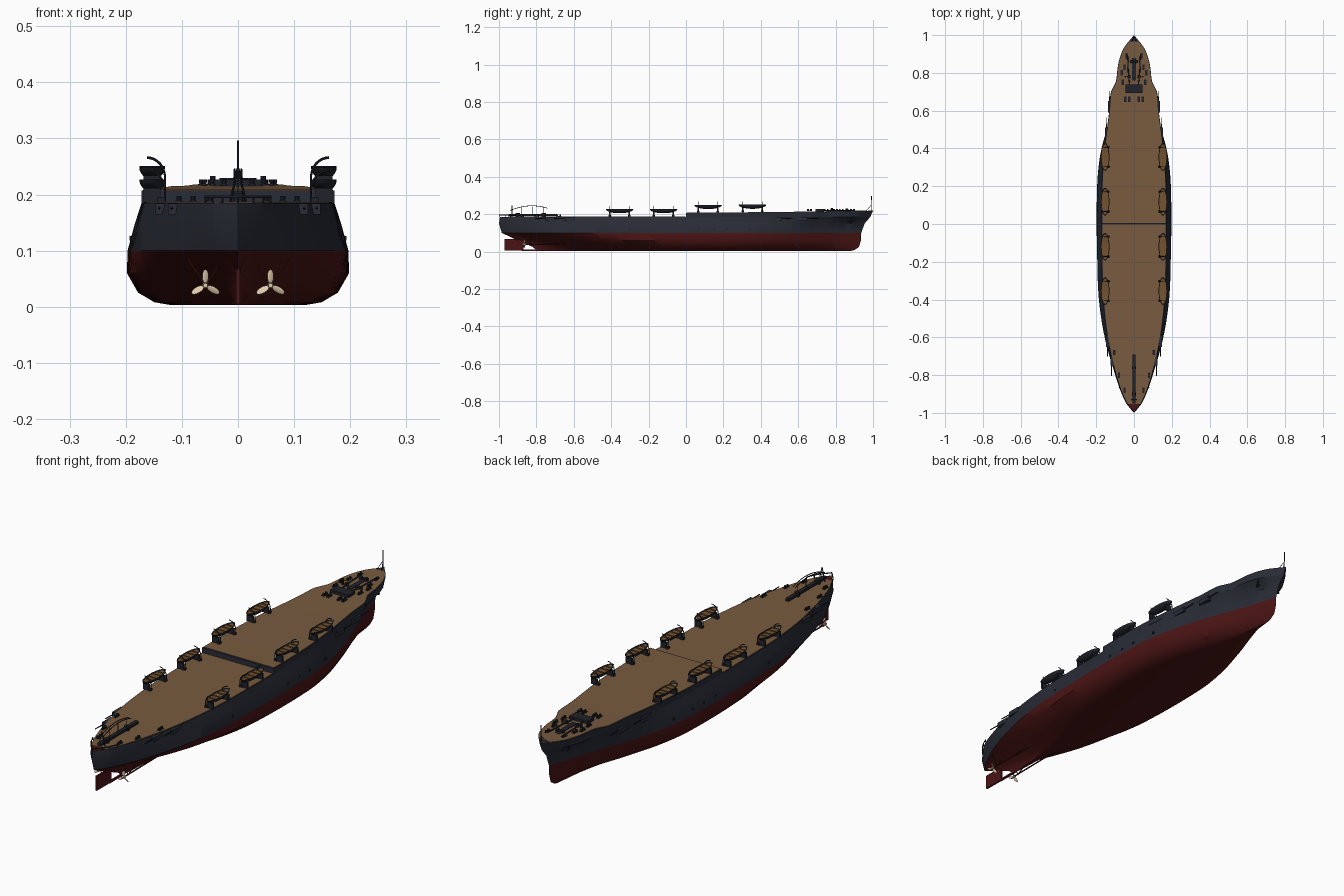
import bpy, bmesh, math
from mathutils import Vector, Matrix

cube = bpy.data.objects.get("Cube")
if cube:
    bpy.data.objects.remove(cube, do_unlink=True)


def material(name, rgb):
    m = bpy.data.materials.new(name)
    m.use_nodes = True
    m.diffuse_color = (*rgb, 1)
    m.node_tree.nodes["Principled BSDF"].inputs["Base Color"].default_value = (*rgb, 1)
    return m


SLATE = material("slate hull paint", (.022, .025, .037))
RED = material("antifouling red", (.07, .007, .007))
WOOD = material("deck planking", (.19, .105, .05))
BOAT = material("boat wood", (.17, .085, .03))
IRON = material("dark iron", (.014, .016, .023))
BRONZE = material("pale bronze", (.75, .6, .42))


def finish(name, bm, mats, smooth=True):
    bmesh.ops.recalc_face_normals(bm, faces=bm.faces)
    mesh = bpy.data.meshes.new(name)
    bm.to_mesh(mesh)
    bm.free()
    for m in mats:
        mesh.materials.append(m)
    ob = bpy.data.objects.new(name, mesh)
    bpy.context.collection.objects.link(ob)
    if smooth:
        bpy.ops.object.select_all(action='DESELECT')
        ob.select_set(True)
        bpy.context.view_layer.objects.active = ob
        bpy.ops.object.shade_smooth_by_angle(angle=math.radians(35))
    return ob


def box(name, loc, size, mat):
    bm = bmesh.new()
    bmesh.ops.create_cube(bm, size=1, matrix=Matrix.Translation(loc) @ Matrix.Diagonal((*size, 1)))
    return finish(name, bm, [mat], False)


def rod(name, a, b, r, mat, r2=None):
    a, b = Vector(a), Vector(b)
    d = b - a
    bm = bmesh.new()
    mx = Matrix.Translation((a + b) / 2) @ d.to_track_quat('Z', 'Y').to_matrix().to_4x4()
    bmesh.ops.create_cone(bm, cap_ends=True, segments=10, radius1=r,
                          radius2=r if r2 is None else r2, depth=d.length, matrix=mx)
    return finish(name, bm, [mat])


def tube(name, pts, r, mat):
    cu = bpy.data.curves.new(name, 'CURVE')
    cu.dimensions = '3D'
    cu.bevel_depth = r
    cu.bevel_resolution = 1
    s = cu.splines.new('POLY')
    s.points.add(len(pts) - 1)
    for p, q in zip(s.points, pts):
        p.co = (*q, 1)
    cu.materials.append(mat)
    ob = bpy.data.objects.new(name, cu)
    bpy.context.collection.objects.link(ob)
    return ob


# Waterlines: height, aft end, forward end, half widths at the fractions in U
U = [0, .03, .1, .2, .3, .4, .6, .7, .8, .85, .875, .925, .965, 1]
FLAT = [0, .006, .015, .05, .1, .135, .148, .12, .07, .045, .035, .018, .008, 0]
DECK = [0, .045, .095, .14, .163, .17, .17, .156, .131, .122, .097, .083, .055, 0]
LEVELS = [
    (.003, -.78, .88, [w * .8 for w in FLAT]),
    (.008, -.8, .9, FLAT),
    (.025, -.82, .925, [0, .008, .03, .09, .145, .172, .175, .15, .1, .07, .055, .028, .013, 0]),
    (.06, -.9, .935, [0, .012, .07, .14, .18, .195, .195, .175, .122, .09, .073, .04, .018, 0]),
    (.1, -.985, .937, [0, .04, .1, .155, .185, .194, .195, .178, .13, .097, .08, .044, .02, 0]),
    (.15, -1, .955, [0, .046, .098, .147, .173, .18, .182, .166, .132, .105, .087, .053, .026, 0]),
    (.185, -.995, .985, DECK)]


def width(table, u):
    i = max(k for k in range(len(U) - 1) if U[k] <= u)
    slope = lambda k: ((table[min(k + 1, len(U) - 1)] - table[max(k - 1, 0)])
                       / (U[min(k + 1, len(U) - 1)] - U[max(k - 1, 0)]))
    h = U[i + 1] - U[i]
    t = (u - U[i]) / h
    return max(0, (2*t**3 - 3*t*t + 1) * table[i] + (t**3 - 2*t*t + t) * h * slope(i)
               + (3*t*t - 2*t**3) * table[i + 1] + (t**3 - t*t) * h * slope(i + 1))


def sheer(y):
    return .207 + .012 * max(0, y) ** 2


def steps(a, b, n=72):
    inner = [a + (b - a) * i / n for i in range(n + 1)]
    return sorted(set(inner + [u for u in U if a < u < b]))


def loft(rows):
    # Each row is a list of half points, reflected across the centreline
    bm = bmesh.new()
    left = [[bm.verts.new(p) for p in r] for r in rows]
    right = [[bm.verts.new((-p[0], p[1], p[2])) for p in r] for r in rows]
    grids = [left, right, [left[0], right[0]], [left[-1], right[-1]],
             [[r[0] for r in left], [r[0] for r in right]],
             [[r[-1] for r in left], [r[-1] for r in right]]]
    for g in grids:
        for a, b in zip(g, g[1:]):
            for i in range(len(a) - 1):
                bm.faces.new((a[i], a[i + 1], b[i + 1], b[i]))
    bmesh.ops.remove_doubles(bm, verts=bm.verts, dist=.00002)
    bmesh.ops.dissolve_degenerate(bm, edges=bm.edges, dist=.00001)
    return bm


# Main hull, red below the waterline and on the small stern platform
us = steps(0, 1)
bm = loft([[(width(t, u), a + (f - a) * u, z) for u in us] for z, a, f, t in LEVELS])
for f in bm.faces:
    c = f.calc_center_median()
    f.material_index = int(c.z < .1 or (c.z > .184 and c.y < -.945))
finish("hull", bm, [SLATE, RED])

# Raised forward hull
us = steps(.5, 1, 40)
bm = loft([[(width(DECK, u), .985 * (2*u - 1), .185) for u in us],
           [(width(DECK, u), 2*u - 1, sheer(2*u - 1)) for u in us]])
finish("forecastle", bm, [SLATE])


# Planked decks as thin plates
def deck(name, u0, u1, height):
    rows = [[(max(0, width(DECK, u) - .004), 2*u - 1, height(2*u - 1) + dz)
             for u in steps(u0, u1, 40)] for dz in (0, .002)]
    finish(name, loft(rows), [WOOD])


deck("aft_deck", .024, .499, lambda y: .185)
deck("fore_deck", .503, .983, sheer)

# Boats with chocks and curved davits
def boat(side, y):
    z = (.185 if y < 0 else sheer(y)) + .002
    x = side * .153
    bm = bmesh.new()
    bmesh.ops.create_uvsphere(bm, u_segments=20, v_segments=12, radius=1)
    cut = bmesh.ops.bisect_plane(bm, geom=bm.verts[:] + bm.edges[:] + bm.faces[:], dist=.001,
                                 plane_co=(0, 0, 0), plane_no=(0, 0, 1), clear_outer=True)
    rim = [e for e in cut["geom_cut"] if isinstance(e, bmesh.types.BMEdge)]
    top = bmesh.ops.contextual_create(bm, geom=rim)["faces"]
    bmesh.ops.inset_region(bm, faces=top, thickness=.1, depth=-.2)
    for f in bm.faces:
        f.material_index = int(f.calc_center_median().z > -.25 and abs(f.normal.z) > .8)
    for f in top:
        f.material_index = 1
    bmesh.ops.transform(bm, verts=bm.verts, matrix=Matrix.Translation((x, y, z + .04))
                        @ Matrix.Diagonal((.023, .074, .022, 1)))
    finish("boat", bm, [IRON, BOAT])
    for k in (-.04, -.015, .015, .04):
        box("boat_thwart", (x, y + k, z + .039), (.036, .006, .002), BOAT)
    for k in (-.052, .052):
        box("boat_chock", (x, y + k, z + .012), (.03, .008, .026), IRON)
        box("davit_foot", (side * .137, y + k, z + .004), (.014, .014, .008), IRON)
        arc = [(side * (.13 + .032 * (1 - math.cos(a))), y + k, z + .02 + .036 * math.sin(a))
               for a in [math.pi / 2 * i / 8 for i in range(9)]]
        tube("davit", [(side * .13, y + k, z)] + arc, .0018, IRON)


for side in (-1, 1):
    for y in (-.355, -.12, .118, .355):
        boat(side, y)

    # Screws, shafts and struts
    hub = Vector((side * .058, -.865, .038))
    rod("screw_hub", hub + Vector((0, -.012, 0)), hub + Vector((0, .01, 0)), .004, BRONZE, .006)
    rod("screw_shaft", hub, (side * .055, -.6, .038), .003, RED)
    for a in (.35, -.35):
        rod("shaft_strut", hub + Vector((0, .03, 0)), (side * .058 - a * .09, -.83, .085), .002, RED)
    for k in range(3):
        bm = bmesh.new()
        bmesh.ops.create_uvsphere(bm, u_segments=12, v_segments=8, radius=1)
        turn = Matrix.Rotation(k * math.tau / 3, 4, 'Y')
        bmesh.ops.transform(bm, verts=bm.verts, matrix=Matrix.Translation(hub) @ turn
                            @ Matrix.Translation((0, 0, .016)) @ Matrix.Rotation(.5, 4, 'Z')
                            @ Matrix.Diagonal((.0065, .0015, .0125, 1)))
        finish("screw_blade", bm, [BRONZE])

    # Side gun housings with barrels
    for y, x, aim in ((.62, .126, 1), (.48, .142, 1), (-.62, .136, -1), (-.72, .114, -1)):
        box("gun_housing", (side * x, y, .174), (.022, .06, .02), SLATE)
        rod("gun_barrel", (side * (x + .004), y, .175),
            (side * (x + .005), y + aim * .085, .177), .003, IRON, .002)

    # Hull scuttles
    for y in (-.3, .07, .15, .22, .34):
        x = width(LEVELS[4][3], (y + 1) / 2) - .008
        box("scuttle", (side * x, y, .122), (.01, .008, .008), IRON)

    # Foredeck anchor gear
    z = sheer(.8) + .002
    tube("anchor_chain", [(side * .022, .73, z + .003), (side * .03, .8, z + .003),
                          (side * .034, .9, z + .004)], .003, IRON)
    for y, x in ((.78, .026), (.86, .012)):
        rod("capstan", (side * x, y, z), (side * x, y, z + .013), .009, IRON, .007)
    for y, x in ((.66, .046), (.66, .025), (.75, .06), (.8, .065), (.83, .05), (.89, .04),
                 (-.8, .08), (-.88, .05), (-.68, .105)):
        base = .187 if y < 0 else z
        for k in (-.008, .008):
            rod("bollard", (side * x, y + k, base), (side * x, y + k, base + .01), .004, IRON, .005)
        box("bollard_base", (side * x, y, base + .001), (.012, .028, .003), IRON)
    rod("vent", (side * .045, .78, z), (side * .045, .78, z + .016), .005, IRON)
    rod("anchor_shank", (side * .052, .87, .165), (side * .062, .9, .19), .004, IRON)
    rod("anchor_fluke", (side * .046, .855, .166), (side * .054, .89, .161), .004, IRON)

    # Stern crane frame and curved ribs
    rod("crane_leg", (side * .014, -.93, .187), (0, -.93, .246), .002, IRON)
    rib = [(side * .006, -.94 + .2 * t, .2 + .045 * math.sin(math.pi * (.15 + .6 * t)))
           for t in [i / 10 for i in range(11)]]
    tube("crane_rib", rib, .0018, IRON)

box("skylight", (0, .715, sheer(.715) + .007), (.088, .045, .014), IRON)
box("chain_plate", (0, .82, sheer(.82) + .002), (.022, .12, .005), IRON)
box("stern_boom", (0, -.82, .196), (.016, .26, .011), IRON)
for y in (-.9, -.76):
    rod("boom_post", (0, y, .187), (0, y, .205), .012, IRON)
for y in (-.88, -.82, -.76):
    rod("crane_stay", (0, y, .2), (0, y, .24), .0014, IRON)

# Stern gallery rail
curve = [(width(DECK, u), 2*u - .998, .196) for u in steps(0, .045, 8)]
tube("stern_rail", curve[::-1] + [(-x, y, z) for x, y, z in curve], .0022, IRON)
for x, y, z in curve[::3]:
    for s in (-1, 1):
        rod("rail_post", (s * x, y, .185), (s * x, y, z), .0018, IRON)

# Bow flagstaff and painted stem cap
rod("flagstaff", (0, .99, .215), (0, .992, .296), .0016, IRON)
for x in (-.012, .012):
    rod("staff_stay", (x, .965, .218), (0, .991, .25), .0012, IRON)

# Rudder
box("rudder", (0, -.92, .036), (.008, .1, .062), RED)
rod("rudder_stock", (0, -.905, .06), (0, -.905, .11), .006, RED)
box("keel_heel", (0, -.83, .007), (.008, .1, .008), RED)
